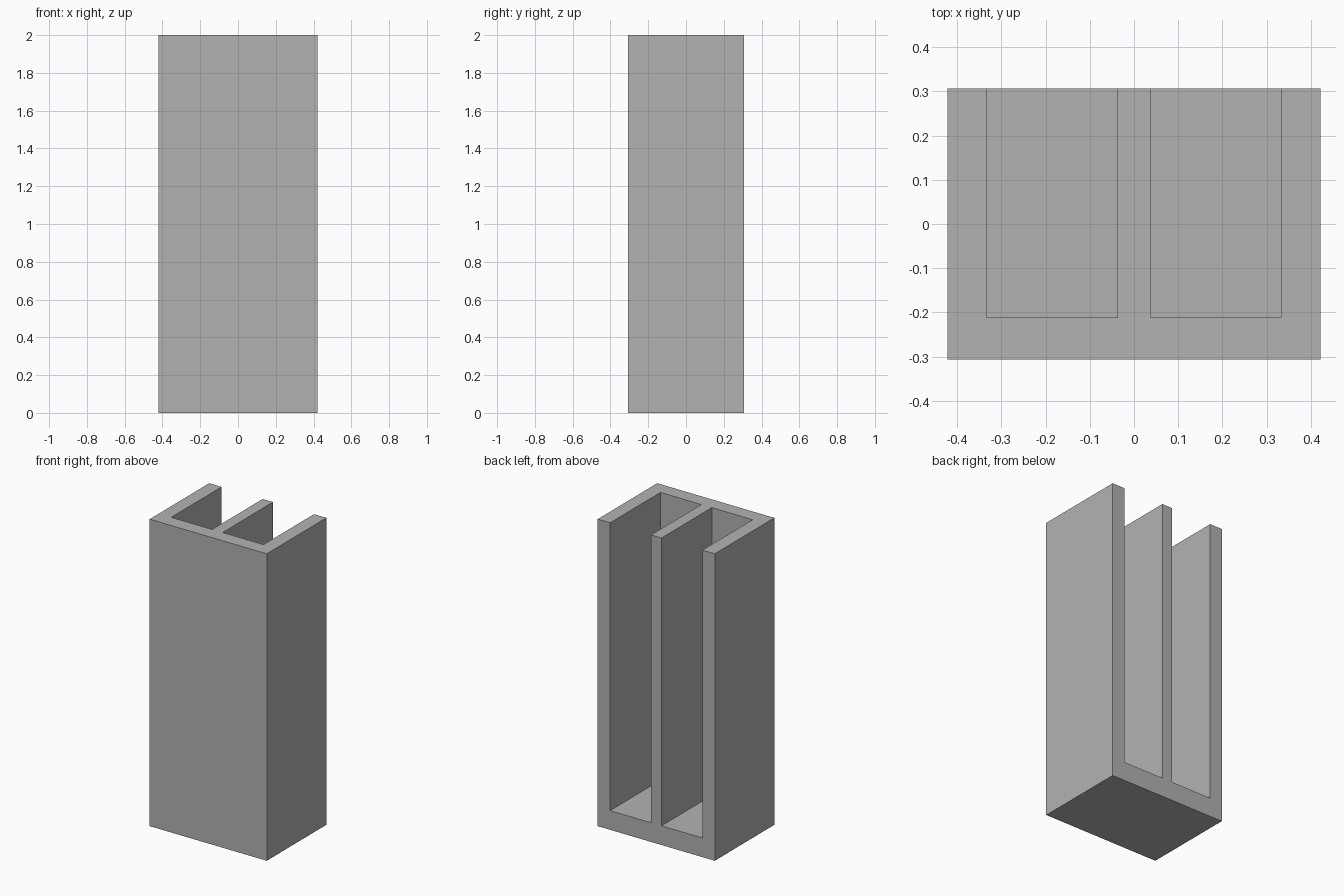
import bpy

if "Cube" in bpy.data.objects:
    bpy.data.objects.remove(bpy.data.objects["Cube"], do_unlink=True)

WIDTH, DEPTH, HEIGHT = 0.844, 0.613, 2.0
SLOT_INNER, SLOT_OUTER = 0.0375, 0.3325   # slot side walls, measured from the centre
SLOT_FRONT = -0.212                       # inner face of the front wall
FLOOR = 0.125                             # thickness of the base

grey = bpy.data.materials.new("plain_grey")
grey.use_nodes = True
colour = (0.448, 0.448, 0.448, 1)
grey.diffuse_color = colour
grey.node_tree.nodes["Principled BSDF"].inputs["Base Color"].default_value = colour


def box(name, low, high):
    """Add a box between two corners, with its scale applied."""
    centre = [(a + b) / 2 for a, b in zip(low, high)]
    bpy.ops.mesh.primitive_cube_add(size=1, location=centre)
    obj = bpy.context.object
    obj.name = name
    obj.scale = [b - a for a, b in zip(low, high)]
    bpy.ops.object.transform_apply(location=True, rotation=False, scale=True)
    obj.data.materials.append(grey)
    return obj


# Solid block
body = box("slotted_block", (-WIDTH / 2, -DEPTH / 2, 0), (WIDTH / 2, DEPTH / 2, HEIGHT))

# Two slots, open at the top and the back
for side, name in ((-1, "right_slot_cutter"), (1, "left_slot_cutter")):
    x_low, x_high = sorted((side * SLOT_INNER, side * SLOT_OUTER))
    cutter = box(name, (x_low, SLOT_FRONT, FLOOR), (x_high, DEPTH, HEIGHT + 0.2))
    cutter.hide_render = True
    cut = body.modifiers.new(name, "BOOLEAN")
    cut.operation = "DIFFERENCE"
    cut.solver = "EXACT"
    cut.object = cutter
    bpy.context.view_layer.objects.active = body
    bpy.ops.object.modifier_apply(modifier=cut.name)
    bpy.data.objects.remove(cutter, do_unlink=True)
